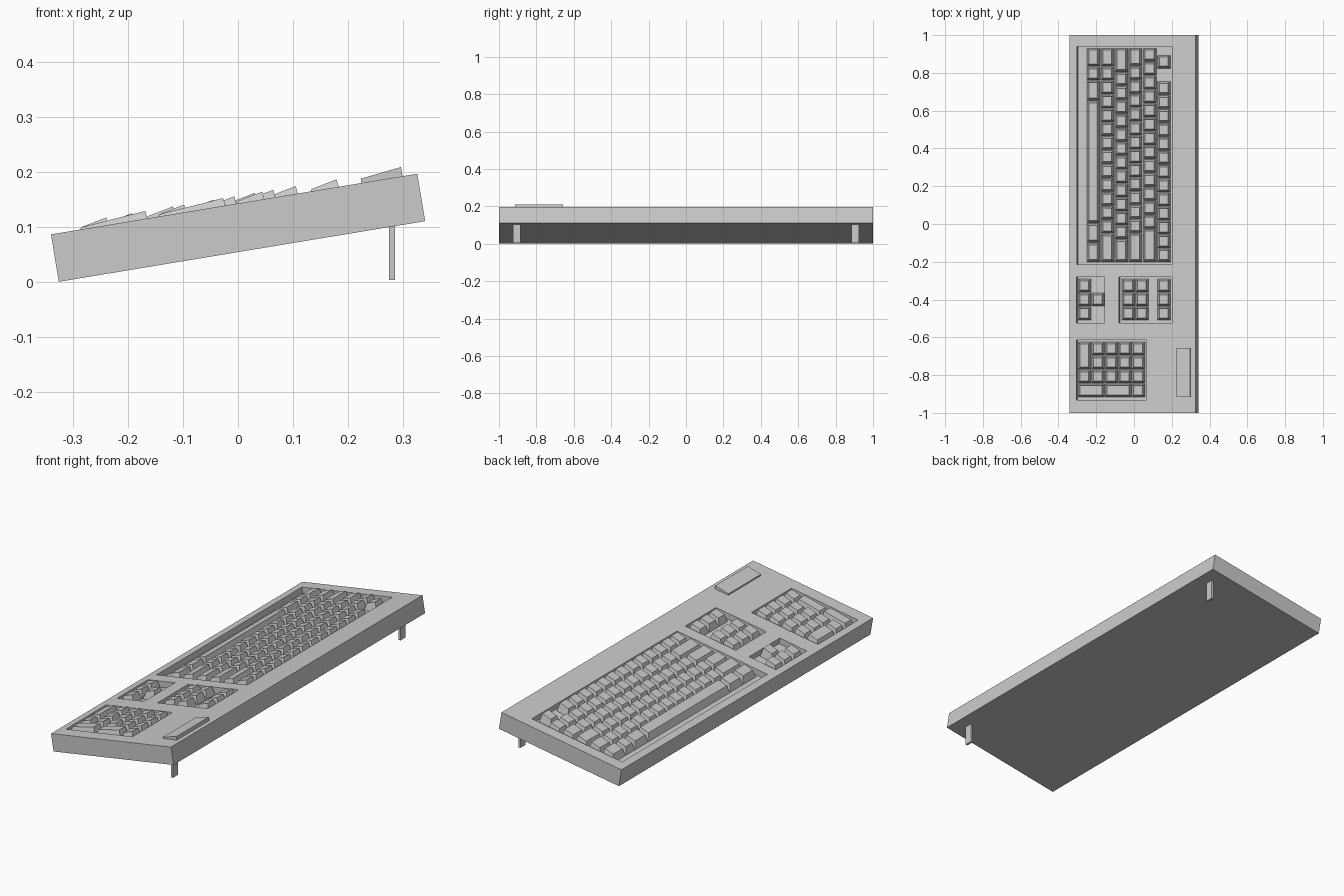
import bpy, bmesh, math
from mathutils import Matrix

cube = bpy.data.objects.get("Cube")
if cube:
    bpy.data.objects.remove(cube, do_unlink=True)

grey = bpy.data.materials.new("light_grey_plastic")
grey.use_nodes = True
COLOUR = (0.6, 0.6, 0.6, 1)
grey.diffuse_color = COLOUR
grey.node_tree.nodes["Principled BSDF"].inputs["Base Color"].default_value = COLOUR

# Tilted frame: u runs up the slope, y along the board, w = 0 on the top surface
TILT = math.radians(9.4)
FRAME = Matrix.Translation((-0.341, 0, 0.0865)) @ Matrix.Rotation(-TILT, 4, 'Y')
DEPTH = 0.03      # well depth
UNIT = 0.0737     # key spacing along the board
PITCH = 0.0756    # spacing of the main rows
PAD = 0.072       # spacing of the small clusters
GAP = 0.005


def slope(x):
    return (x + 0.341) / math.cos(TILT)


def block(bm, base, top, low, high_front, high_back):
    """Six-sided block from a base rectangle to a sloping top; rectangles are (u0, u1, y0, y1)."""
    def ring(r, front, back):
        return [bm.verts.new(p) for p in ((r[0], r[2], front), (r[1], r[2], back),
                                          (r[1], r[3], back), (r[0], r[3], front))]
    a, b = ring(base, low, low), ring(top, high_front, high_back)
    bm.faces.new(a[::-1])
    bm.faces.new(b)
    for i in range(4):
        j = (i + 1) % 4
        bm.faces.new((a[i], a[j], b[j], b[i]))


def finish(name, bm, matrix=FRAME):
    bm.transform(matrix)
    bmesh.ops.recalc_face_normals(bm, faces=bm.faces)
    mesh = bpy.data.meshes.new(name)
    bm.to_mesh(mesh)
    bm.free()
    mesh.materials.append(grey)
    ob = bpy.data.objects.new(name, mesh)
    bpy.context.collection.objects.link(ob)
    return ob


def key(bm, u, y, length=1, rows=1):
    """Tapered keycap whose left edge is at y; length counts along y, rows up the slope."""
    u1 = u + (rows - 1) * PAD + 0.070
    y0 = y - length * UNIT + GAP
    block(bm, (u, u1, y0, y), (u + 0.016, u1 - 0.006, y0 + 0.011, y - 0.009),
          -DEPTH, 0.004, 0.014)


# Case with four sunken wells
bm = bmesh.new()
rect = (0, 0.677, -1, 1)
block(bm, rect, rect, -0.0875, 0, 0)
case = finish("case", bm)

bm = bmesh.new()
for x0, x1, y0, y1 in ((-0.302, 0.2, -0.215, 0.94), (-0.305, -0.155, -0.525, -0.28),
                       (-0.08, 0.2, -0.525, -0.28), (-0.305, 0.065, -0.932, -0.613)):
    rect = (slope(x0), slope(x1), y0, y1)
    block(bm, rect, rect, -DEPTH, 0.05, 0.05)
cutter = finish("well_cutter", bm)
cutter.hide_render = True
cut = case.modifiers.new("wells", 'BOOLEAN')
cut.operation = 'DIFFERENCE'
cut.solver = 'EXACT'
cut.object = cutter
bpy.context.view_layer.objects.active = case
bpy.ops.object.modifier_apply(modifier=cut.name)
bpy.data.objects.remove(cutter, do_unlink=True)

# Main keys, row by row from the space bar upward
ROWS = ([1.35, 1, 1.45, 8.8, 1.4, 1.4],
        [1.35] + [1] * 12 + [2.05],
        [1.75] + [1] * 12 + [1.65],
        [1.3] + [1] * 12 + [2.1],
        [1] * 13 + [2.4])
LEFT = 0.93
bm = bmesh.new()
for i, row in enumerate(ROWS):
    y = LEFT
    for length in row:
        key(bm, 0.088 + i * PITCH, y, length)
        y -= length * UNIT
# Function row with its lone first key
top_u = 0.088 + 5 * PITCH
key(bm, top_u, LEFT - 0.5 * UNIT)
for i in range(13):
    key(bm, top_u, LEFT - (2.4 + i) * UNIT)
finish("main_keys", bm)

# Arrow keys
CLUSTER = -0.292
bm = bmesh.new()
for i in range(3):
    key(bm, 0.0405, CLUSTER - i * UNIT)
key(bm, 0.0405 + PAD, CLUSTER - UNIT)
finish("arrow_keys", bm)

# Navigation keys
bm = bmesh.new()
for u in (0.277, 0.277 + PAD, top_u):
    for i in range(3):
        key(bm, u, CLUSTER - i * UNIT)
finish("navigation_keys", bm)

# Number pad with a wide zero and two tall keys on the right
PAD_LEFT = -0.626
bm = bmesh.new()
key(bm, 0.0405, PAD_LEFT, 2)
key(bm, 0.0405, PAD_LEFT - 2 * UNIT)
for r in range(1, 5):
    for c in range(3):
        key(bm, 0.0405 + r * PAD, PAD_LEFT - c * UNIT)
for r, rows in ((0, 2), (2, 2), (4, 1)):
    key(bm, 0.0405 + r * PAD, PAD_LEFT - 3 * UNIT, 1, rows)
finish("number_pad_keys", bm)

# Raised wedge panel
bm = bmesh.new()
rect = (slope(0.225), slope(0.3), -0.915, -0.657)
block(bm, rect, rect, -0.005, 0.008, 0.017)
finish("indicator_panel", bm)

# Upright rear feet
for side, name in ((1, "left_foot"), (-1, "right_foot")):
    bm = bmesh.new()
    rect = (0.275, 0.286, side * 0.905 - 0.02, side * 0.905 + 0.02)
    block(bm, rect, rect, 0.003, 0.11, 0.11)
    finish(name, bm, Matrix.Identity(4))
